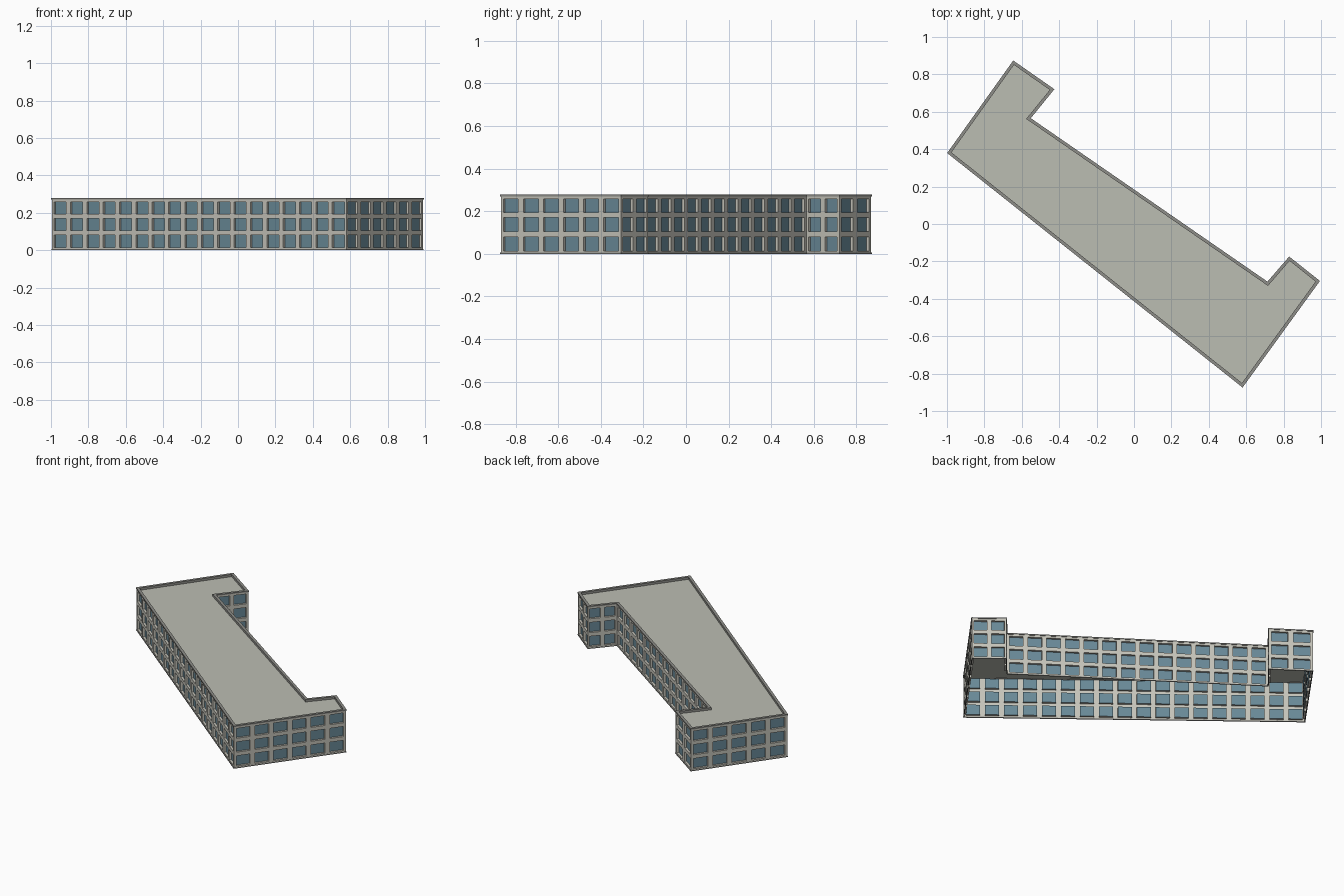
import bpy, bmesh
from mathutils import Vector

if "Cube" in bpy.data.objects:
    bpy.data.objects.remove(bpy.data.objects["Cube"])

# Footprint, counter-clockwise
PLAN = [Vector(p) for p in [(-.995, .38), (.58, -.87), (.99, -.305), (.83, -.178),
                            (.714, -.312), (-.556, .565), (-.43, .72), (-.645, .87)]]
N = len(PLAN)
ROOF_Z, TOP_Z = .263, .278
ROWS = [(.014, .080), (.104, .170), (.194, .258)]
BAY, PIER, RECESS = .112, .13, .014


def material(name, rgb):
    m = bpy.data.materials.new(name)
    m.diffuse_color = (*rgb, 1)
    m.use_nodes = True
    m.node_tree.nodes["Principled BSDF"].inputs["Base Color"].default_value = m.diffuse_color
    return m


WALL = material("pale stone", (.56, .55, .49))
GLASS = material("blue glass", (.14, .25, .31))
ROOF = material("roof grey", (.50, .51, .45))
TRIM = material("trim grey", (.27, .27, .25))


def finish(name, bm, mats):
    bmesh.ops.remove_doubles(bm, verts=bm.verts, dist=1e-5)
    me = bpy.data.meshes.new(name)
    bm.to_mesh(me)
    bm.free()
    for m in mats:
        me.materials.append(m)
    ob = bpy.data.objects.new(name, me)
    bpy.context.collection.objects.link(ob)
    return ob


def outward(i):
    d = (PLAN[(i + 1) % N] - PLAN[i]).normalized()
    return Vector((d.y, -d.x))


def offset(dist):
    """Mitred offset of the footprint, positive outward."""
    out = []
    for i in range(N):
        a, b = outward(i - 1), outward(i)
        out.append(PLAN[i] + (a + b) * dist / (1 + a.dot(b)))
    return out


def quad(bm, pts, mat=0):
    f = bm.faces.new([bm.verts.new(p) for p in pts])
    f.material_index = mat


def ring(name, outer, inner, z0, z1, mat):
    """Closed band following the footprint."""
    bm = bmesh.new()
    o, n = offset(outer), offset(inner)
    for i in range(N):
        j = (i + 1) % N
        section = [(o, z0), (o, z1), (n, z1), (n, z0)]
        for k in range(4):
            (p, za), (q, zb) = section[k], section[(k + 1) % 4]
            quad(bm, [(*p[i], za), (*p[j], za), (*q[j], zb), (*q[i], zb)])
    return finish(name, bm, [mat])


# Walls: a grid of bays with recessed panes
for i in range(N):
    a, b = PLAN[i], PLAN[(i + 1) % N]
    n = outward(i)
    bays = max(1, round((b - a).length / BAY))
    us = [0] + [(k + s) / bays for k in range(bays) for s in (PIER, 1 - PIER)] + [1]
    zs = [0] + [z for row in ROWS for z in row] + [TOP_Z - .006]

    def at(u, z, depth=0):
        p = a.lerp(b, u) - n * depth
        return Vector((p.x, p.y, z))

    bm = bmesh.new()
    for c in range(len(us) - 1):
        for r in range(len(zs) - 1):
            u0, u1, z0, z1 = us[c], us[c + 1], zs[r], zs[r + 1]
            corners = [(u0, z0), (u1, z0), (u1, z1), (u0, z1)]
            front = [at(*p) for p in corners]
            if c % 2 and r % 2:
                back = [at(*p, RECESS) for p in corners]
                quad(bm, back, 1)
                for k in range(4):
                    m = (k + 1) % 4
                    quad(bm, [front[k], front[m], back[m], back[k]])
            else:
                quad(bm, front)
    finish(f"wall_{i + 1}", bm, [WALL, GLASS])

# Sunken flat roof, parapet rim and base strip
bm = bmesh.new()
bm.faces.new([bm.verts.new((*p, ROOF_Z)) for p in offset(-.006)])
finish("roof", bm, [ROOF])
ring("parapet", .003, -.014, TOP_Z - .008, TOP_Z, TRIM)
ring("parapet_lining", -.012, -.014, ROOF_Z - .001, TOP_Z - .001, TRIM)
ring("base_strip", .002, -.004, 0, .005, TRIM)
